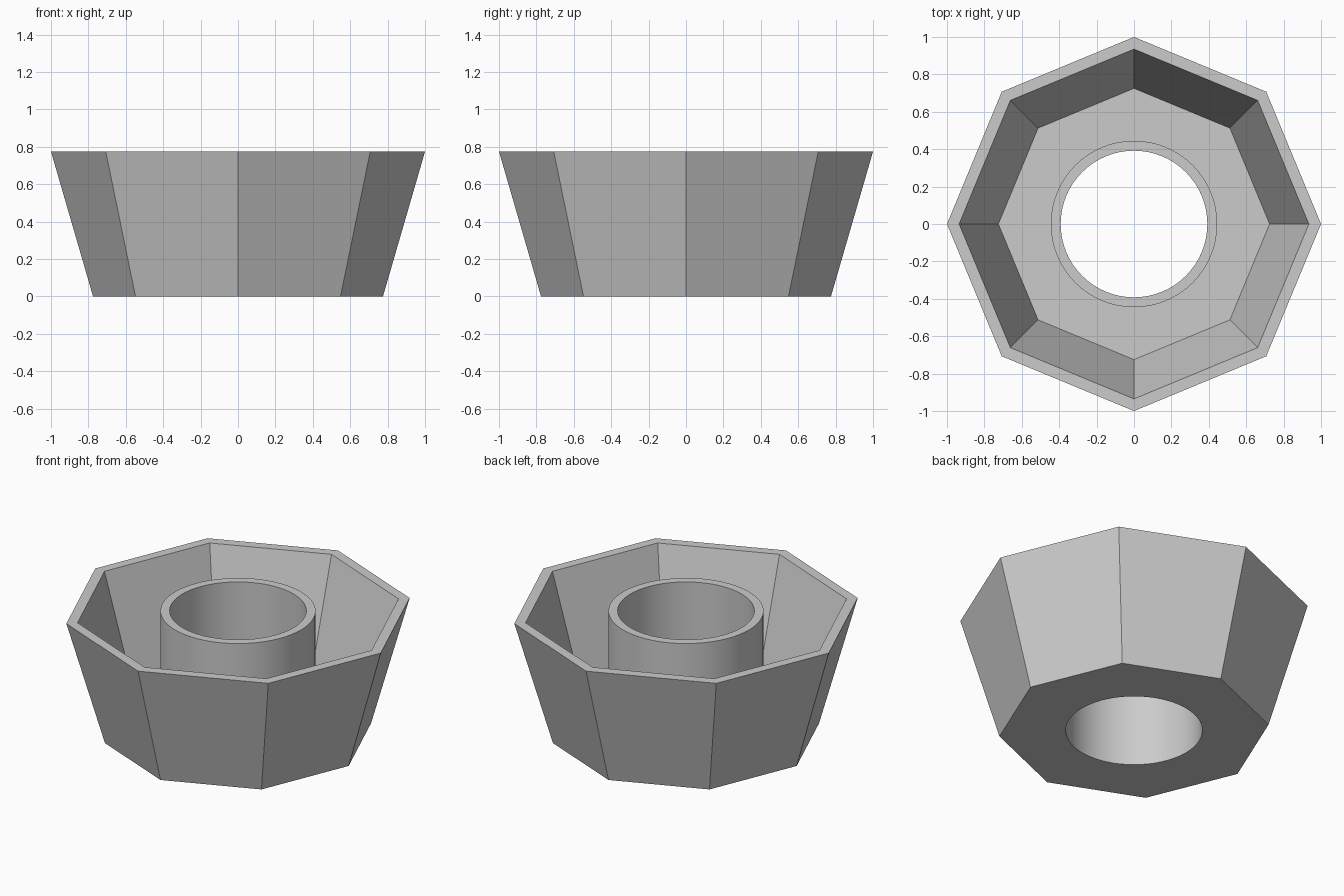
import bpy
import bmesh
from math import cos, sin, tau, radians

HEIGHT = 0.775
FLOOR = 0.055

cube = bpy.data.objects.get("Cube")
if cube:
    bpy.data.objects.remove(cube, do_unlink=True)

grey = bpy.data.materials.new("plain grey")
grey.use_nodes = True
colour = (0.6, 0.6, 0.6, 1)
grey.diffuse_color = colour
grey.node_tree.nodes["Principled BSDF"].inputs["Base Color"].default_value = colour


def loft(name, sides, profile):
    """Closed solid through (radius, height) rings, capped at both ends."""
    bm = bmesh.new()
    rings = [[bm.verts.new((r * cos(tau * i / sides), r * sin(tau * i / sides), z))
              for i in range(sides)] for r, z in profile]
    for low, high in zip(rings, rings[1:]):
        for i in range(sides):
            j = (i + 1) % sides
            bm.faces.new((low[i], low[j], high[j], high[i]))
    bm.faces.new(rings[0][::-1])
    bm.faces.new(rings[-1])
    bmesh.ops.recalc_face_normals(bm, faces=bm.faces)
    mesh = bpy.data.meshes.new(name)
    bm.to_mesh(mesh)
    bm.free()
    mesh.materials.append(grey)
    obj = bpy.data.objects.new(name, mesh)
    bpy.context.collection.objects.link(obj)
    return obj


def combine(target, helper, operation):
    """Apply a boolean and discard the helper solid."""
    helper.hide_render = True
    bpy.context.view_layer.objects.active = target
    mod = target.modifiers.new(operation.lower(), 'BOOLEAN')
    mod.operation = operation
    mod.solver = 'EXACT'
    mod.object = helper
    bpy.ops.object.modifier_apply(modifier=mod.name)
    bpy.data.objects.remove(helper, do_unlink=True)


# Tapered octagonal bowl with a flat rim and floor
bowl = loft("octagonal_bowl", 8, [(0.775, 0), (1, HEIGHT), (0.935, HEIGHT), (0.725, FLOOR)])

# Round central tube joined to the floor, level with the rim
combine(bowl, loft("central_post", 64, [(0.445, FLOOR / 2), (0.445, HEIGHT)]), 'UNION')

# Bore through the tube and floor
combine(bowl, loft("bore_cutter", 64, [(0.392, -0.1), (0.392, HEIGHT + 0.1)]), 'DIFFERENCE')

# Smooth round walls, crisp octagon edges
bpy.ops.object.select_all(action='DESELECT')
bowl.select_set(True)
bpy.context.view_layer.objects.active = bowl
bpy.ops.object.shade_smooth_by_angle(angle=radians(30))
